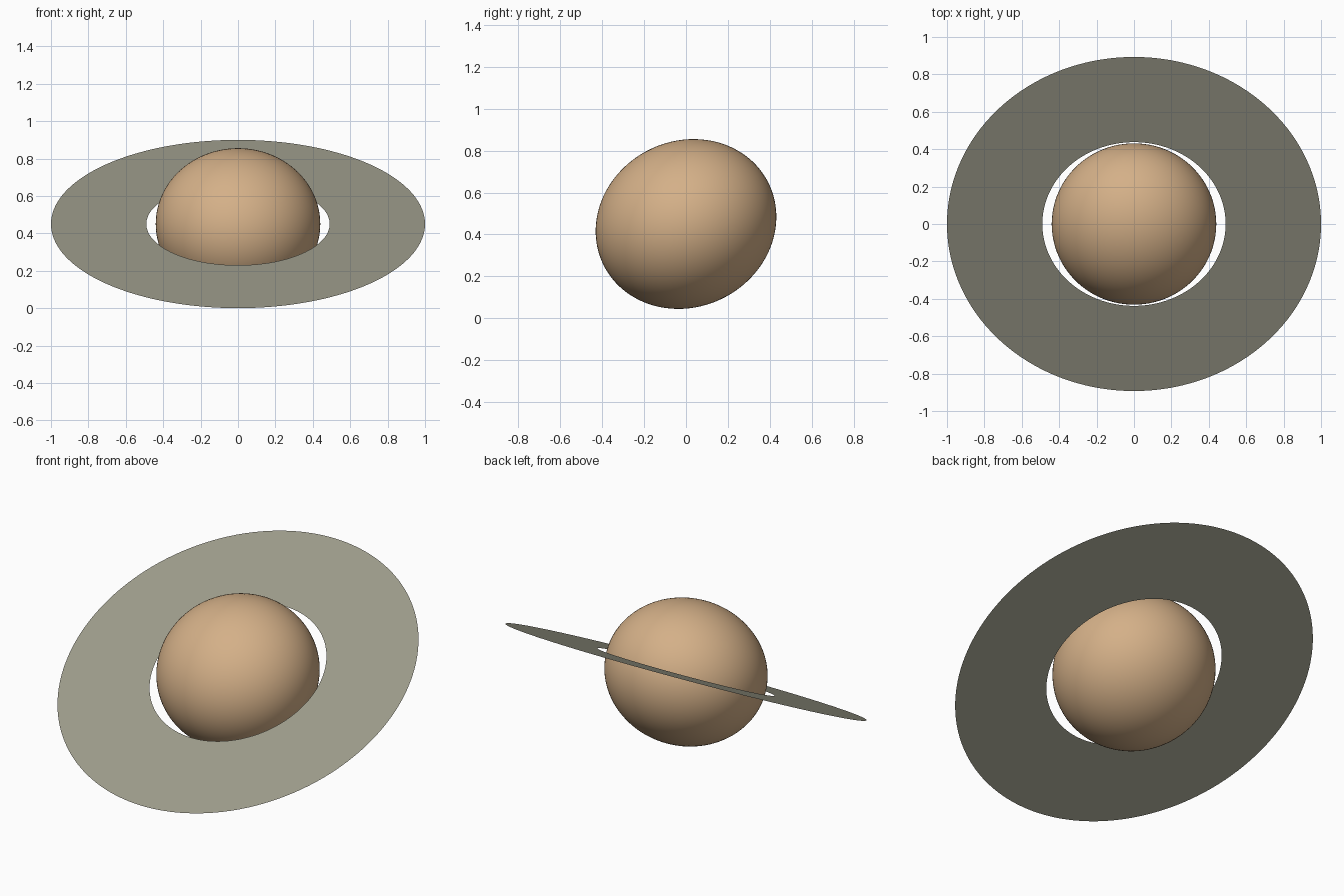
import bpy, bmesh, math
from mathutils import Matrix

if "Cube" in bpy.data.objects:
    bpy.data.objects.remove(bpy.data.objects["Cube"])

TILT = math.radians(26.73)          # axial tilt shared by globe and ring
POSE = Matrix.Translation((0, 0, 0.45)) @ Matrix.Rotation(TILT, 4, 'X')


def material(name, srgb):
    lin = [((c / 255 + 0.055) / 1.055) ** 2.4 for c in srgb]
    m = bpy.data.materials.new(name)
    m.diffuse_color = (*lin, 1)
    m.use_nodes = True
    m.node_tree.nodes["Principled BSDF"].inputs["Base Color"].default_value = m.diffuse_color
    return m


def add_part(name, bm, mat):
    me = bpy.data.meshes.new(name)
    bm.to_mesh(me)
    bm.free()
    me.materials.append(mat)
    ob = bpy.data.objects.new(name, me)
    bpy.context.collection.objects.link(ob)
    ob.matrix_world = POSE
    for p in me.polygons:
        p.use_smooth = True
    return ob


# Oblate globe, flattened along its tilted axis
bm = bmesh.new()
bmesh.ops.create_uvsphere(bm, u_segments=96, v_segments=48, radius=0.44)
bmesh.ops.scale(bm, vec=(1, 1, 0.9), verts=bm.verts)
add_part("globe", bm, material("warm tan", (212, 176, 136)))

# Paper-thin flat ring
bm = bmesh.new()
N = 144
loops = [[bm.verts.new((r * math.cos(2 * math.pi * i / N),
                        r * math.sin(2 * math.pi * i / N), 0))
          for i in range(N)] for r in (0.49, 1.0)]
for i in range(N):
    j = (i + 1) % N
    bm.faces.new((loops[0][i], loops[1][i], loops[1][j], loops[0][j]))
add_part("ring", bm, material("grey olive", (157, 156, 139)))
